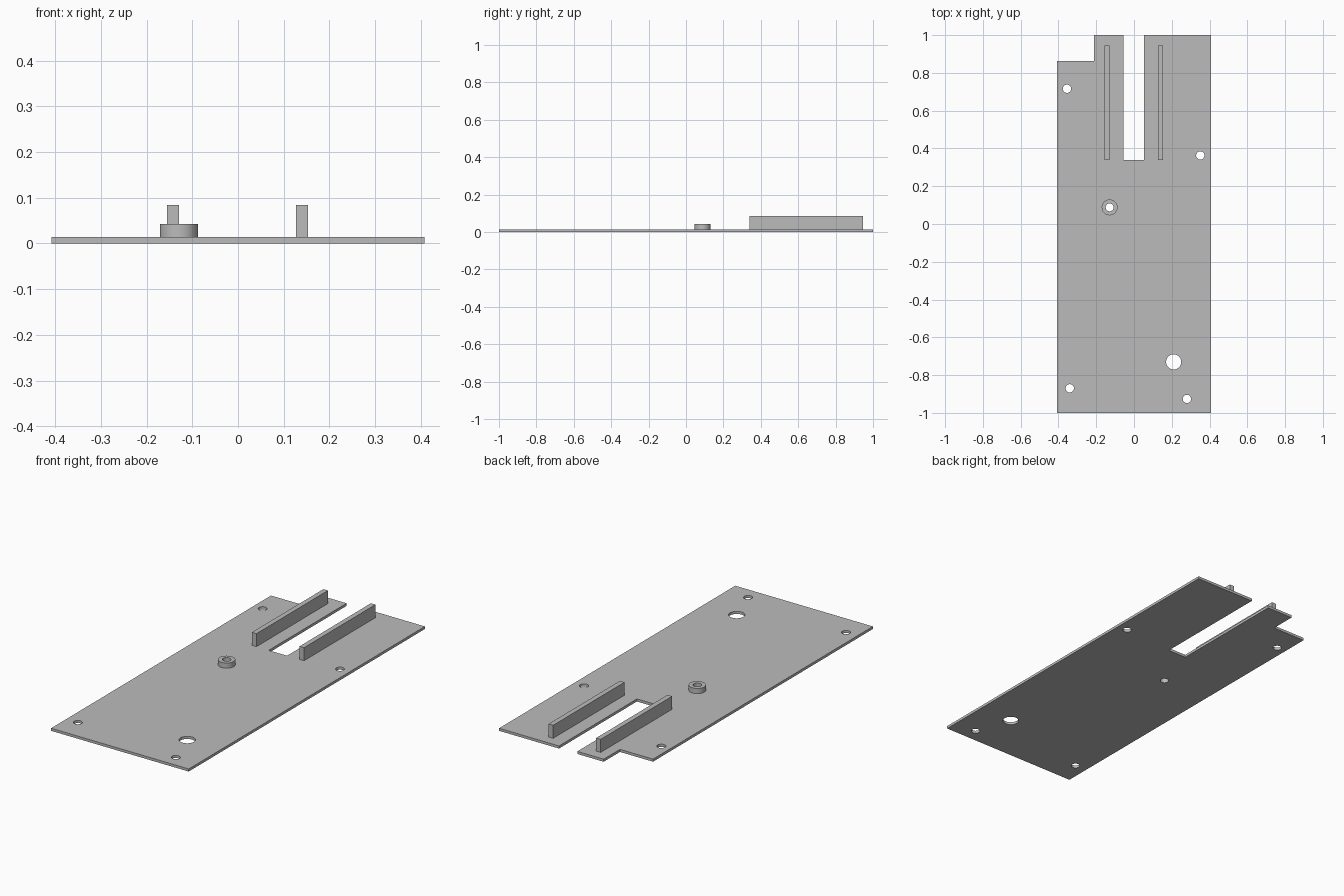
import bpy, bmesh
from math import cos, sin, tau
from mathutils import Vector

default = bpy.data.objects.get("Cube")
if default:
    bpy.data.objects.remove(default)

grey = bpy.data.materials.new("plain_grey")
grey.use_nodes = True
GREY = (0.5, 0.5, 0.5, 1)
grey.diffuse_color = GREY
grey.node_tree.nodes["Principled BSDF"].inputs["Base Color"].default_value = GREY

THICK = 0.014
HALF_W = 0.408


def circle(x, y, r, n=40):
    return [(x + r * cos(tau * i / n), y + r * sin(tau * i / n)) for i in range(n)]


def slab(name, loops, bottom, top):
    """Fill an outline with holes and raise it into a solid."""
    bm = bmesh.new()
    for loop in loops:
        verts = [bm.verts.new((x, y, bottom)) for x, y in loop]
        for a, b in zip(verts, verts[1:] + verts[:1]):
            bm.edges.new((a, b))
    bmesh.ops.triangle_fill(bm, use_beauty=True, edges=bm.edges[:], normal=(0, 0, 1))
    raised = bmesh.ops.extrude_face_region(bm, geom=bm.faces[:], use_keep_orig=True)
    moved = [g for g in raised["geom"] if isinstance(g, bmesh.types.BMVert)]
    bmesh.ops.translate(bm, verts=moved, vec=Vector((0, 0, top - bottom)))
    bmesh.ops.recalc_face_normals(bm, faces=bm.faces[:])
    mesh = bpy.data.meshes.new(name)
    bm.to_mesh(mesh)
    bm.free()
    mesh.materials.append(grey)
    obj = bpy.data.objects.new(name, mesh)
    bpy.context.collection.objects.link(obj)
    bpy.ops.object.select_all(action="DESELECT")
    obj.select_set(True)
    bpy.context.view_layer.objects.active = obj
    bpy.ops.object.shade_smooth_by_angle(angle=0.5)
    return obj


# Base plate with back slot, corner notch and drilled holes
outline = [(-HALF_W, -1), (HALF_W, -1), (HALF_W, 1), (0.053, 1), (0.053, 0.34),
           (-0.056, 0.34), (-0.056, 1), (-0.212, 1), (-0.212, 0.862), (-HALF_W, 0.862)]
boss_x, boss_y, bore = -0.129, 0.088, 0.021
holes = [(-0.355, 0.716, 0.022), (0.351, 0.363, 0.022), (-0.34, -0.87, 0.022),
         (0.28, -0.926, 0.022), (0.21, -0.73, 0.04), (boss_x, boss_y, bore)]
slab("base_plate", [outline] + [circle(*h) for h in holes], 0, THICK)

# Hollow round boss
slab("round_boss", [circle(boss_x, boss_y, 0.042), circle(boss_x, boss_y, bore)], THICK, 0.042)

# Upright rails either side of the slot
for name, x in (("right_rail", -0.142), ("left_rail", 0.14)):
    x0, x1 = x - 0.0135, x + 0.0135
    slab(name, [[(x0, 0.34), (x1, 0.34), (x1, 0.945), (x0, 0.945)]], THICK, 0.084)
